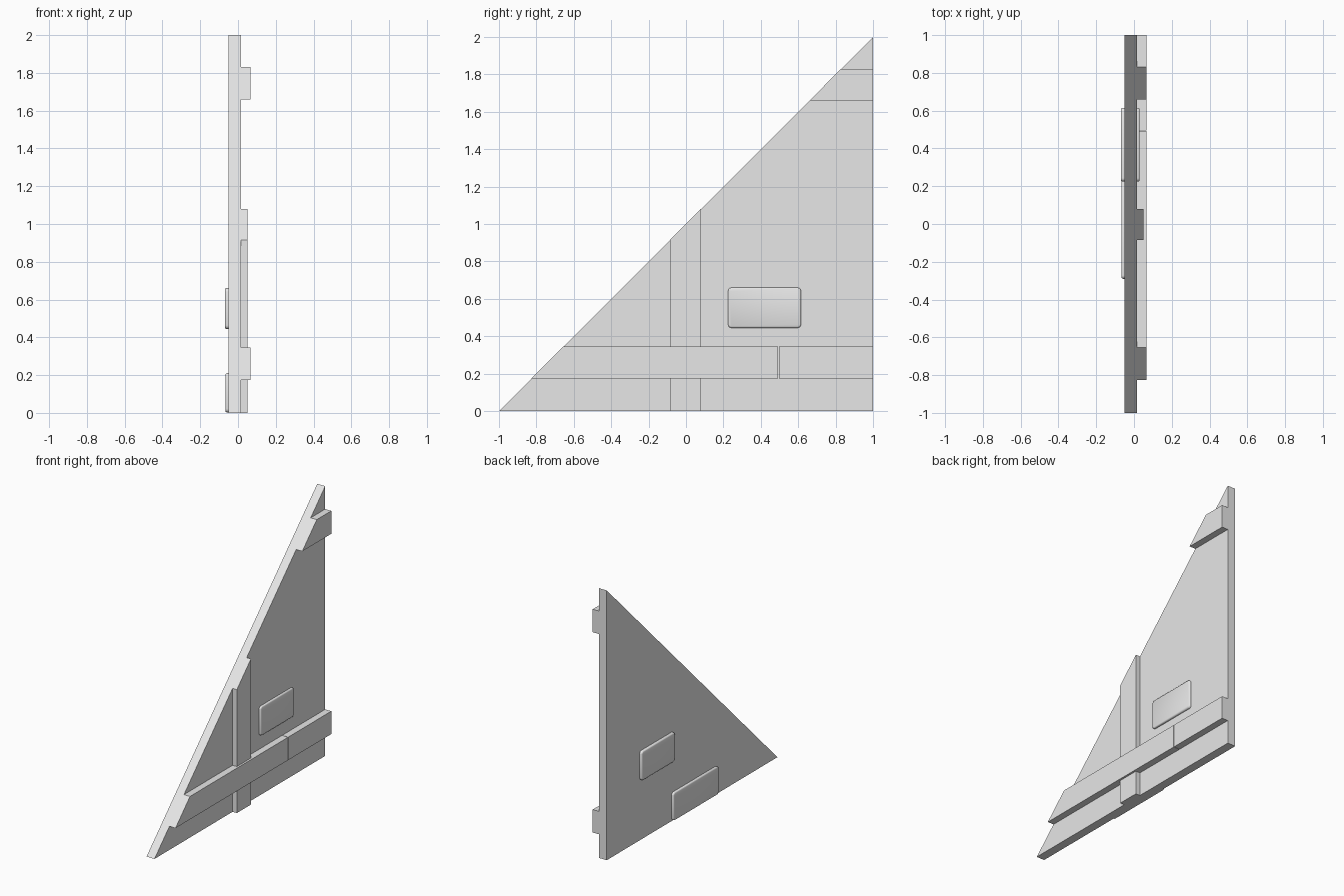
import bpy, bmesh

cube = bpy.data.objects.get("Cube")
if cube:
    bpy.data.objects.remove(cube, do_unlink=True)

grey = bpy.data.materials.new("plain grey")
grey.use_nodes = True
grey.diffuse_color = (0.8, 0.8, 0.8, 1)
grey.node_tree.nodes["Principled BSDF"].inputs["Base Color"].default_value = (0.8, 0.8, 0.8, 1)


def finish(name, bm):
    bmesh.ops.recalc_face_normals(bm, faces=bm.faces)
    mesh = bpy.data.meshes.new(name)
    bm.to_mesh(mesh)
    bm.free()
    mesh.materials.append(grey)
    obj = bpy.data.objects.new(name, mesh)
    bpy.context.collection.objects.link(obj)
    return obj


def slab(name, x0, x1, outline):
    """Extrude a (y, z) outline from x0 to x1."""
    bm = bmesh.new()
    face = bm.faces.new([bm.verts.new((x0, y, z)) for y, z in outline])
    new = bmesh.ops.extrude_face_region(bm, geom=[face])["geom"]
    bmesh.ops.translate(bm, vec=(x1 - x0, 0, 0),
                        verts=[v for v in new if isinstance(v, bmesh.types.BMVert)])
    return finish(name, bm)


def rail(name, z0, z1, y_end):
    """Horizontal board whose front end follows the sloping edge z = y + 1."""
    return slab(name, FACE, 0.065, [(z0 - 1, z0), (y_end, z0), (y_end, z1), (z1 - 1, z1)])


def pad(name, x, y, z):
    """Softly rounded block filling the given ranges."""
    bm = bmesh.new()
    bmesh.ops.create_cube(bm, size=1)
    for v in bm.verts:
        v.co = [(a + b) / 2 + c * (b - a) for c, (a, b) in zip(v.co, (x, y, z))]
    # round the upright corners first, then soften every rim
    corners = [e for e in bm.edges if abs(e.verts[0].co.x - e.verts[1].co.x) > 0.01]
    bmesh.ops.bevel(bm, geom=corners, offset=0.018, segments=3, profile=0.5, affect='EDGES')
    rims = [e for e in bm.edges if abs(e.verts[0].co.x - e.verts[1].co.x) < 0.001
            and any(len(f.verts) > 4 for f in e.link_faces)]
    bmesh.ops.bevel(bm, geom=rims, offset=0.008, segments=2, profile=0.5, affect='EDGES')
    for f in bm.faces:
        f.smooth = True
    return finish(name, bm)


FACE = 0.015

# Triangular main panel
slab("main_panel", -0.05, FACE, [(-1, 0), (1, 0), (1, 2)])

# Upright batten, cut along the slope
slab("upright_batten", FACE, 0.05, [(-0.085, 0), (0.08, 0), (0.08, 1.08), (-0.085, 0.915)])

# Horizontal rails, the lower one joined from two boards
rail("upper_rail", 1.66, 1.83, 1)
rail("lower_rail_front", 0.175, 0.345, 0.493)
slab("lower_rail_back", FACE, 0.065, [(0.496, 0.175), (1, 0.175), (1, 0.345), (0.496, 0.345)])

# Rounded pads: one passes through the panel, one sits on the plain side
pad("through_pad", (-0.07, 0.03), (0.225, 0.615), (0.445, 0.66))
pad("side_pad", (-0.067, -0.02), (-0.29, 0.24), (0.003, 0.21))
